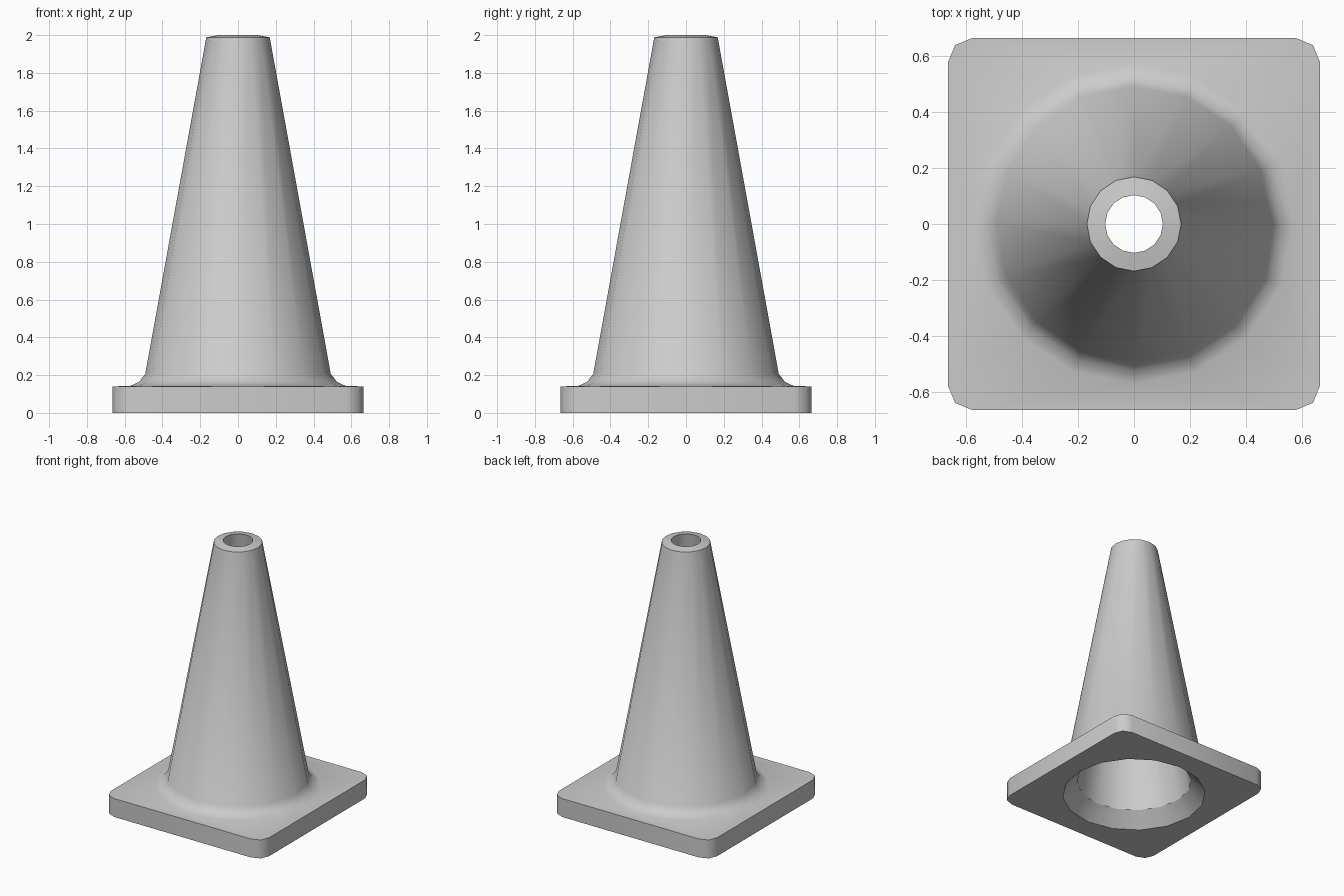
import bpy, bmesh
from math import cos, sin, pi

if "Cube" in bpy.data.objects:
    bpy.data.objects.remove(bpy.data.objects["Cube"])

SIDES = 16
bm = bmesh.new()


def ring(r, z):
    return [bm.verts.new((r * cos(2 * pi * i / SIDES), r * sin(2 * pi * i / SIDES), z))
            for i in range(SIDES)]


def plate_outline(z):
    # square with three-point rounded corners
    corner = [(0.664, 0.575), (0.638, 0.638), (0.575, 0.664)]
    pts = []
    for k in range(4):
        c, s = round(cos(k * pi / 2)), round(sin(k * pi / 2))
        pts += [(c * x - s * y, s * x + c * y) for x, y in corner]
    return [bm.verts.new((x, y, z)) for x, y in pts]


def loop_edges(loop):
    return [bm.edges.get((a, b)) or bm.edges.new((a, b))
            for a, b in zip(loop, loop[1:] + loop[:1])]


def skin(a, b):
    n = len(a)
    for i in range(n):
        j = (i + 1) % n
        bm.faces.new((a[i], a[j], b[j], b[i]))


# cone wall: fillet, outside, rim, inside and flared opening underneath
profile = [(0.57, 0.143), (0.524, 0.164), (0.491, 0.207), (0.168, 1.988),
           (0.103, 2.0), (0.405, 0.105), (0.505, 0.0)]
rings = [ring(r, z) for r, z in profile]
for a, b in zip(rings, rings[1:]):
    skin(a, b)

# base plate: sides, then top and underside around the cone
low, high = plate_outline(0), plate_outline(0.14)
skin(low, high)
for outer, inner in ((high, rings[0]), (low, rings[-1])):
    bmesh.ops.triangle_fill(bm, edges=loop_edges(outer) + loop_edges(inner),
                            use_beauty=True)

bmesh.ops.recalc_face_normals(bm, faces=bm.faces[:])

# smooth shading with hard rims
for f in bm.faces:
    f.smooth = True
for loop in [low, high] + rings[3:]:
    for e in loop_edges(loop):
        e.smooth = False

mesh = bpy.data.meshes.new("traffic_cone")
bm.to_mesh(mesh)
bm.free()
bpy.context.collection.objects.link(bpy.data.objects.new("traffic_cone", mesh))
